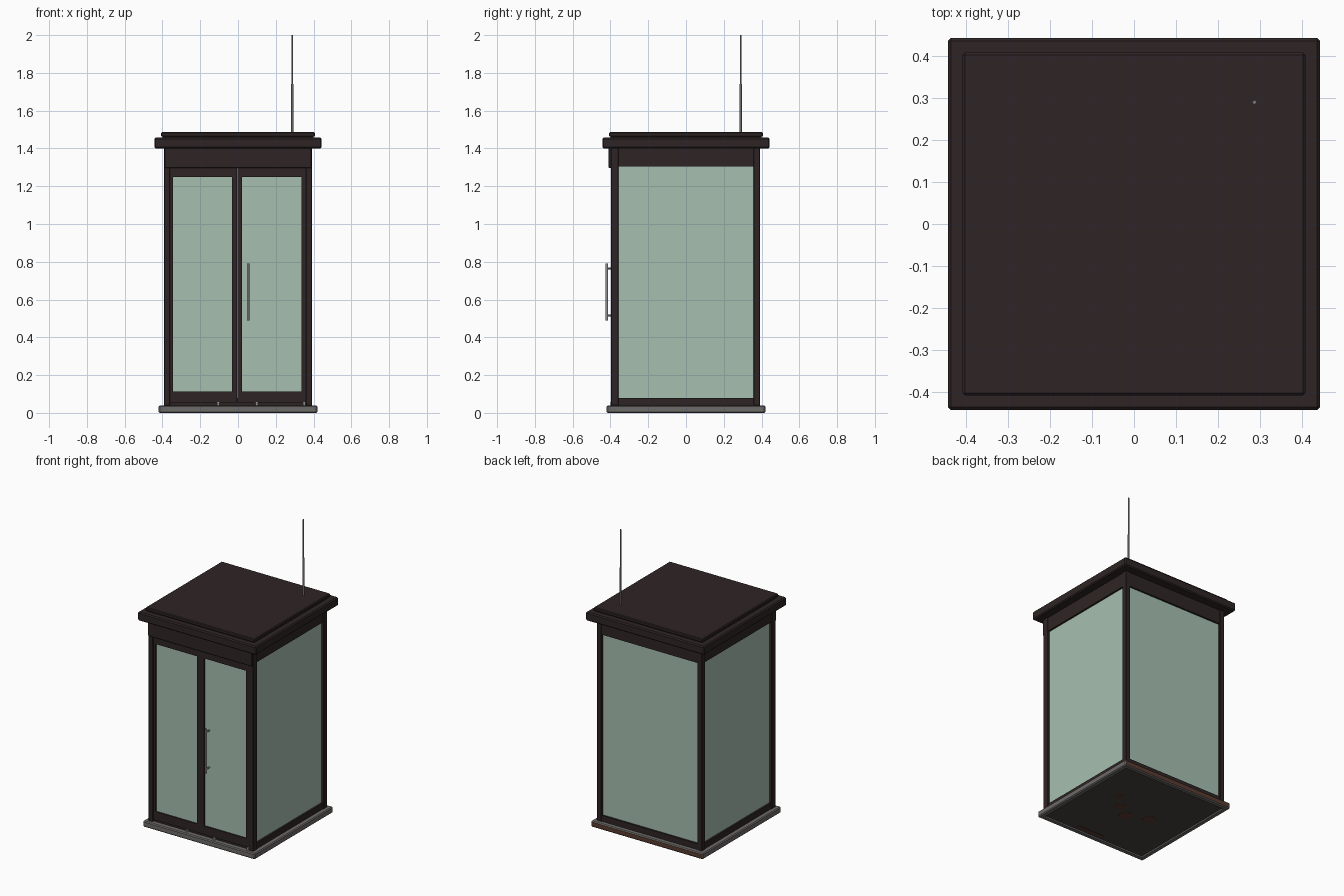
import bpy, bmesh, math
from mathutils import Vector

if "Cube" in bpy.data.objects:
    bpy.data.objects.remove(bpy.data.objects["Cube"])


def material(name, rgb):
    m = bpy.data.materials.new(name)
    m.diffuse_color = (*rgb, 1)
    m.use_nodes = True
    m.node_tree.nodes["Principled BSDF"].inputs["Base Color"].default_value = m.diffuse_color
    return m


DARK = material("dark brown paint", (0.028, 0.018, 0.018))
GLASS = material("green glass", (0.38, 0.52, 0.435))
STONE = material("grey plinth", (0.155, 0.145, 0.14))
UNDER = material("dark underside", (0.06, 0.055, 0.05))
RUST = material("rust brown", (0.10, 0.045, 0.03))
STEEL = material("steel", (0.27, 0.27, 0.26))


def finish(name, bm, *mats):
    me = bpy.data.meshes.new(name)
    bm.to_mesh(me)
    bm.free()
    ob = bpy.data.objects.new(name, me)
    bpy.context.collection.objects.link(ob)
    for m in mats:
        me.materials.append(m)
    return ob


def box(name, x, y, z, mat, bevel=0.0):
    """Box from (min, max) ranges on each axis."""
    bm = bmesh.new()
    bmesh.ops.create_cube(bm, size=1)
    for v in bm.verts:
        v.co = Vector([r[0] if c < 0 else r[1] for c, r in zip(v.co, (x, y, z))])
    if bevel:
        bmesh.ops.bevel(bm, geom=bm.edges[:], offset=bevel, segments=1, affect='EDGES')
    return finish(name, bm, mat)


def rod(name, a, b, r1, r2, mat, sides=10):
    a, b = Vector(a), Vector(b)
    bm = bmesh.new()
    bmesh.ops.create_cone(bm, cap_ends=True, segments=sides, radius1=r1, radius2=r2,
                          depth=(b - a).length)
    q = Vector((0, 0, 1)).rotation_difference(b - a)
    for v in bm.verts:
        v.co = q @ v.co + (a + b) / 2
    for f in bm.faces:
        f.smooth = len(f.verts) == 4
    return finish(name, bm, mat)


# Plinth: bevelled slab, recessed dark underside, rusty back edge
bm = bmesh.new()
bmesh.ops.create_cube(bm, size=1)
for v in bm.verts:
    v.co = Vector((v.co.x * 0.84, v.co.y * 0.84, 0.02 + v.co.z * 0.04))
bmesh.ops.bevel(bm, geom=bm.edges[:], offset=0.006, segments=1, affect='EDGES')
bottom = min(bm.faces, key=lambda f: f.calc_center_median().z)
bmesh.ops.inset_region(bm, faces=[bottom], thickness=0.035, depth=0)
bmesh.ops.inset_region(bm, faces=[bottom], thickness=0.004, depth=-0.008)
bottom.material_index = 1
bm.normal_update()
for f in bm.faces:
    c = f.calc_center_median()
    if f.normal.y > 0.9 and c.y > 0.41:
        f.material_index = 2
finish("plinth", bm, STONE, UNDER, RUST)

# Rust stains on the underside
for i, (x, y, r) in enumerate([(0.185, 0.084, 0.03), (0.11, 0, 0.035),
                               (0.01, -0.066, 0.045), (-0.13, -0.01, 0.04)]):
    rod(f"rust_stain_{i}", (x, y, 0.006), (x, y, 0.009), r, r, RUST, 8)
box("rust_streak", (-0.05, 0.15), (-0.375, -0.345), (0.006, 0.009), RUST)

# Corner posts
for sx in (-1, 1):
    for sy in (-1, 1):
        xs = sorted((sx * 0.36, sx * 0.393))
        ys = sorted((sy * 0.357, sy * (0.393 if sy > 0 else 0.398)))
        box("corner_post", xs, ys, (0.038, 1.41), DARK, 0.003)

# Side and back walls: glass with bottom rail and header
for s, side in ((-1, "left"), (1, "right")):
    def span(a, b):
        return sorted((s * a, s * b))
    box(side + "_glass", span(0.366, 0.376), (-0.36, 0.36), (0.07, 1.315), GLASS)
    box(side + "_bottom_rail", span(0.355, 0.388), (-0.36, 0.36), (0.038, 0.08), DARK)
    box(side + "_header", span(0.355, 0.388), (-0.36, 0.36), (1.305, 1.41), DARK)
box("back_glass", (-0.362, 0.362), (0.366, 0.376), (0.07, 1.315), GLASS)
box("back_bottom_rail", (-0.362, 0.362), (0.355, 0.388), (0.038, 0.08), DARK)
box("back_header", (-0.362, 0.362), (0.355, 0.388), (1.305, 1.41), DARK)

# Front: fascia, sill and two framed doors
box("front_fascia", (-0.39, 0.39), (-0.41, -0.365), (1.297, 1.41), DARK, 0.003)
box("front_sill", (-0.362, 0.362), (-0.385, -0.357), (0.038, 0.06), DARK)
for side, x0, x1, g0, g1 in (("left", -0.362, -0.004, -0.343, -0.031),
                             ("right", -0.002, 0.362, 0.022, 0.335)):
    yr = (-0.393, -0.362)
    box(side + "_door_glass", (g0 - 0.005, g1 + 0.005), (-0.384, -0.374), (0.1, 1.26), GLASS)
    box(side + "_door_stile_a", (x0, g0), yr, (0.055, 1.298), DARK)
    box(side + "_door_stile_b", (g1, x1), yr, (0.055, 1.298), DARK)
    box(side + "_door_bottom", (g0, g1), yr, (0.055, 0.112), DARK)
    box(side + "_door_top", (g0, g1), yr, (1.248, 1.298), DARK)
for x in (-0.105, 0.10, 0.35):
    box("sill_stud", (x - 0.007, x + 0.007), (-0.399, -0.38), (0.038, 0.058), STEEL)

# Door pull handle
rod("handle_bar", (0.053, -0.419, 0.49), (0.053, -0.419, 0.79), 0.007, 0.007, STEEL)
for z in (0.515, 0.765):
    rod("handle_standoff", (0.053, -0.378, z), (0.053, -0.419, z), 0.005, 0.005, STEEL)

# Roof: wide eave slab, neck and top cap
box("roof_eave", (-0.443, 0.443), (-0.443, 0.443), (1.40, 1.458), DARK, 0.007)
box("roof_neck", (-0.40, 0.40), (-0.40, 0.40), (1.45, 1.468), DARK)
box("roof_cap", (-0.408, 0.408), (-0.408, 0.408), (1.462, 1.486), DARK, 0.005)

# Telescopic antenna
rod("antenna_lower", (0.287, 0.29, 1.48), (0.287, 0.29, 1.74), 0.006, 0.006, STEEL, 8)
rod("antenna_upper", (0.287, 0.29, 1.74), (0.287, 0.29, 2.0), 0.0048, 0.0045, STEEL, 8)
